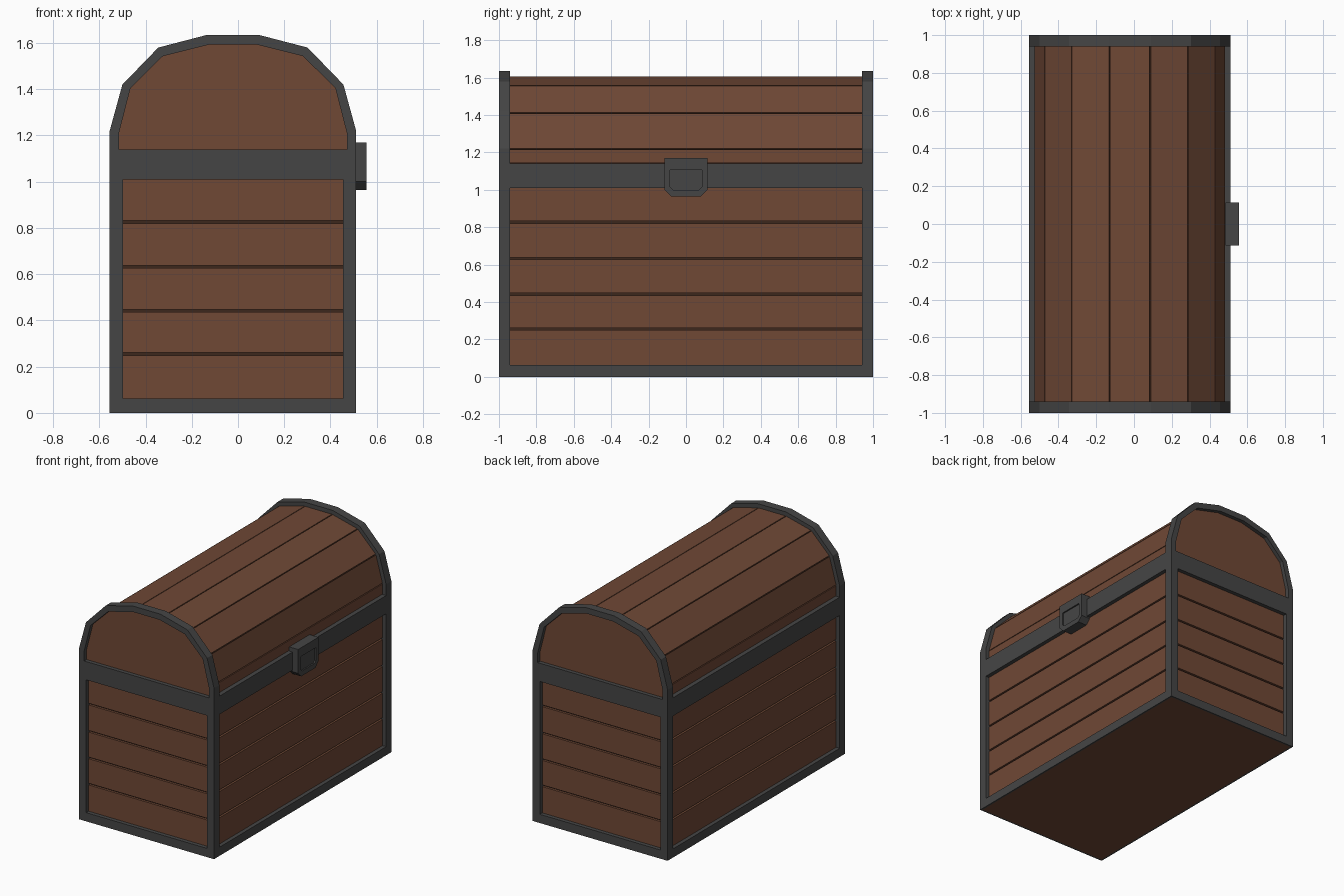
import bpy, bmesh

if "Cube" in bpy.data.objects:
    bpy.data.objects.remove(bpy.data.objects["Cube"])

CX = -0.022          # centre of the chest body in x (the lock sticks out on +x)
HW, HL = 0.533, 1.0  # outer half width and half length
T = 0.028            # thickness of the iron over the wood


def material(name, rgb):
    m = bpy.data.materials.new(name)
    m.diffuse_color = (*rgb, 1)
    m.use_nodes = True
    m.node_tree.nodes["Principled BSDF"].inputs["Base Color"].default_value = m.diffuse_color
    return m


WOOD = material("wood", (0.16, 0.065, 0.036))
DARK = material("dark_wood", (0.045, 0.02, 0.012))
IRON = material("iron", (0.06, 0.06, 0.06))


def make(name, bm, mat):
    bmesh.ops.recalc_face_normals(bm, faces=bm.faces)
    me = bpy.data.meshes.new(name)
    bm.to_mesh(me)
    bm.free()
    me.materials.append(mat)
    ob = bpy.data.objects.new(name, me)
    bpy.context.collection.objects.link(ob)
    return ob


def add_prism(bm, pts, y0, y1):
    """Extrude an (x, z) outline, x measured from the chest centre, along y."""
    a = [bm.verts.new((CX + x, y0, z)) for x, z in pts]
    b = [bm.verts.new((CX + x, y1, z)) for x, z in pts]
    n = len(pts)
    bm.faces.new(a)
    bm.faces.new(b[::-1])
    for i in range(n):
        j = (i + 1) % n
        bm.faces.new((a[i], b[i], b[j], a[j]))


def add_box(bm, x0, x1, y0, y1, z0, z1):
    add_prism(bm, [(x0, z0), (x1, z0), (x1, z1), (x0, z1)], y0, y1)


def both_sides(half):
    """Mirror a right-hand profile into a full left-to-right arch."""
    return [(-x, z) for x, z in half] + half[::-1]


# Arch profiles: iron outside, iron inside, wooden lid, dark core
outer = both_sides([(0.533, 1.14), (0.533, 1.22), (0.478, 1.42), (0.323, 1.58), (0.112, 1.635)])
inner = both_sides([(0.493, 1.14), (0.493, 1.21), (0.443, 1.405), (0.303, 1.543), (0.103, 1.593)])
lid = both_sides([(0.505, 1.14), (0.505, 1.218), (0.452, 1.412), (0.308, 1.556), (0.108, 1.606)])
core = both_sides([(0.485, 1.14), (0.485, 1.213), (0.435, 1.4), (0.298, 1.538), (0.103, 1.586)])

# Dark core seen in the grooves, and the bottom board
bm = bmesh.new()
add_box(bm, -0.49, 0.49, -0.955, 0.955, 0.02, 1.14)
add_prism(bm, core, -0.95, 0.95)
make("core", bm, DARK)
bm = bmesh.new()
add_box(bm, -HW + 0.012, HW - 0.012, -HL + 0.012, HL - 0.012, 0.0, 0.02)
make("bottom_board", bm, WOOD)

# Five rows of body planks with grooves between
seams = [0.02, 0.255, 0.442, 0.632, 0.826, 1.08]
bm = bmesh.new()
for z0, z1 in zip(seams, seams[1:]):
    add_box(bm, -HW + T, HW - T, -HL + T, HL - T, z0 + 0.006, z1 - 0.006)
make("body_planks", bm, WOOD)

# Lid planks, one per facet, with narrow gaps
bm = bmesh.new()
for i in range(len(lid) - 1):
    a, b, c, d = lid[i], lid[i + 1], core[i + 1], core[i]
    k = 0.003 / ((a[0] - b[0]) ** 2 + (a[1] - b[1]) ** 2) ** 0.5
    mix = lambda p, q: (p[0] + (q[0] - p[0]) * k, p[1] + (q[1] - p[1]) * k)
    add_prism(bm, [mix(a, b), mix(b, a), mix(c, d), mix(d, c)], -0.95, 0.95)
make("lid_planks", bm, WOOD)

# Wooden ends of the lid
bm = bmesh.new()
for s in (-1, 1):
    add_prism(bm, [(x * 1.01, z) for x, z in inner], s * 0.945, s * (HL - T))
make("lid_ends", bm, WOOD)

# Iron arches at both ends
bm = bmesh.new()
for s in (-1, 1):
    for i in range(len(outer) - 1):
        add_prism(bm, [outer[i], outer[i + 1], inner[i + 1], inner[i]], s * 0.94, s * HL)
bmesh.ops.remove_doubles(bm, verts=bm.verts, dist=1e-5)
make("lid_arches", bm, IRON)

# Iron corner posts
bm = bmesh.new()
for sx in (-1, 1):
    for sy in (-1, 1):
        add_box(bm, sx * (HW - 0.057), sx * HW, sy * (HL - 0.06), sy * HL, 0.02, 1.01)
make("corner_posts", bm, IRON)


# Iron hoops: bottom rim and the wide band under the lid
def hoop(name, z0, z1, t):
    bm = bmesh.new()
    for s in (-1, 1):
        add_box(bm, s * (HW - t), s * HW, -HL, HL, z0, z1)
        add_box(bm, -HW + t, HW - t, s * (HL - t), s * HL, z0, z1)
    make(name, bm, IRON)


hoop("bottom_rim", 0.0, 0.02, 0.012)
hoop("lower_rail", 0.02, 0.062, 0.05)
hoop("middle_band", 1.01, 1.14, 0.05)

# Lock plate with chamfered lower corners and a recessed centre
bm = bmesh.new()
w, c = 0.115, 0.035
plate = [(-w, 1.17), (-w, 0.965 + c), (-w + c, 0.965), (w - c, 0.965), (w, 0.965 + c), (w, 1.17)]
hole = [(-0.085, 1.107), (-0.085, 1.015), (-0.07, 1.0), (0.07, 1.0), (0.085, 1.015), (0.085, 1.107)]
loops = [[bm.verts.new((x, y, z)) for y, z in prof]
         for x, prof in ((0.485, plate), (0.555, plate), (0.555, hole), (0.545, hole))]
for p, q in zip(loops, loops[1:]):
    for i in range(6):
        j = (i + 1) % 6
        bm.faces.new((p[i], p[j], q[j], q[i]))
bm.faces.new(loops[0])
bm.faces.new(loops[-1])
make("lock", bm, IRON)
